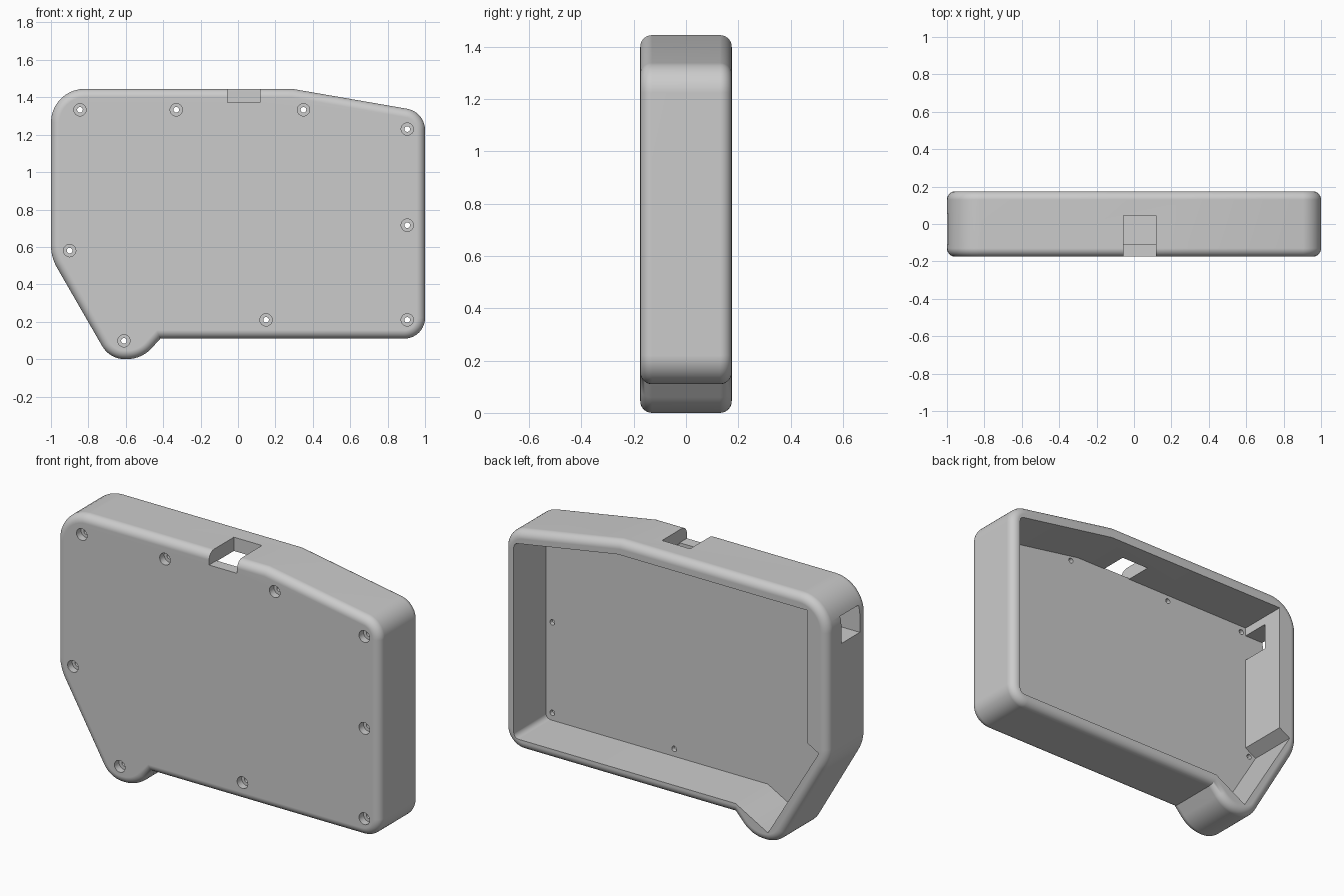
import bpy, bmesh, math
from mathutils import Vector

cube = bpy.data.objects.get("Cube")
if cube:
    bpy.data.objects.remove(cube, do_unlink=True)

FRONT, BACK, FLOOR = -0.175, 0.175, -0.11

grey = bpy.data.materials.new("light grey plastic")
grey.use_nodes = True
COLOUR = (0.6, 0.6, 0.6, 1)
grey.diffuse_color = COLOUR
grey.node_tree.nodes["Principled BSDF"].inputs["Base Color"].default_value = COLOUR


def rounded(corners, steps=10):
    """Closed (x, z) outline from (x, z, radius) corners."""
    pts = []
    for i, (x, z, r) in enumerate(corners):
        p = Vector((x, z))
        if r == 0:
            pts.append(p)
            continue
        a = (Vector(corners[i - 1][:2]) - p).normalized()
        b = (Vector(corners[(i + 1) % len(corners)][:2]) - p).normalized()
        half = a.angle(b) / 2
        turn = math.pi - 2 * half
        centre = p + (a + b).normalized() * (r / math.sin(half))
        start = p + a * (r / math.tan(half)) - centre
        end = p + b * (r / math.tan(half)) - centre
        for k in range(steps + 1):
            t = k / steps
            pts.append(centre + (start * math.sin((1 - t) * turn)
                                 + end * math.sin(t * turn)) / math.sin(turn))
    return pts


def prism(name, outline, y0, y1, fillet=0):
    """Closed solid along y from an outline, optionally with both rims rounded."""
    bm = bmesh.new()
    near = [bm.verts.new((p[0], y0, p[1])) for p in outline]
    far = [bm.verts.new((p[0], y1, p[1])) for p in outline]
    bm.faces.new(near)
    bm.faces.new(far[::-1])
    for i in range(len(near)):
        bm.faces.new((near[i - 1], far[i - 1], far[i], near[i]))
    bmesh.ops.recalc_face_normals(bm, faces=bm.faces)
    if fillet:
        rims = [e for e in bm.edges if abs(e.verts[0].co.y - e.verts[1].co.y) < 1e-5]
        bmesh.ops.bevel(bm, geom=rims, offset=fillet, segments=7, profile=0.5,
                        affect='EDGES', clamp_overlap=False)
    mesh = bpy.data.meshes.new(name)
    bm.to_mesh(mesh)
    bm.free()
    obj = bpy.data.objects.new(name, mesh)
    bpy.context.collection.objects.link(obj)
    mesh.materials.append(grey)
    return obj


def rectangle(x0, x1, z0, z1):
    return [(x0, z0), (x1, z0), (x1, z1), (x0, z1)]


def circle(x, z, r, sides=24):
    return [(x + r * math.cos(math.tau * k / sides), z + r * math.sin(math.tau * k / sides))
            for k in range(sides)]


# Outer body with a rounded foot at the lower corner
body = prism("case_shell", rounded([
    (-1, 1.445, 0.18), (0.29, 1.445, 0), (1, 1.322, 0.115), (1, 0.11, 0.11),
    (-0.415, 0.11, 0), (-0.515, 0, 0.18), (-0.686, 0, 0.14), (-1, 0.545, 0.24),
]), FRONT, BACK, 0.045)

# Cavity open at the back
cutters = [prism("cavity_cutter", rounded([
    (-0.875, 1.368, 0), (0.3, 1.368, 0), (0.945, 1.258, 0.03), (0.945, 0.168, 0.03),
    (-0.43, 0.168, 0), (-0.63, 0.057, 0), (-0.945, 0.585, 0), (-0.875, 0.625, 0),
], 5), FLOOR, BACK + 0.1)]

# Openings in the top wall and the side wall
cutters.append(prism("top_notch_cutter", rectangle(-0.057, 0.117, 1.373, 1.6),
                     FRONT - 0.1, 0.045))
cutters.append(prism("top_slot_cutter", rectangle(-0.057, 0.117, 1.3, 1.6), FLOOR, 0.045))
cutters.append(prism("side_port_cutter", rectangle(-1.1, -0.8, 1.17, 1.32), FLOOR, 0.053))

# Counterbored screw holes
for x, z in [(-0.845, 1.333), (-0.33, 1.333), (0.35, 1.333), (0.905, 1.23), (0.905, 0.716),
             (0.905, 0.21), (0.15, 0.21), (-0.61, 0.098), (-0.9, 0.58)]:
    cutters.append(prism("screw_hole_cutter", circle(x, z, 0.015), FRONT - 0.1, FLOOR + 0.05))
    cutters.append(prism("screw_head_cutter", circle(x, z, 0.033), FRONT - 0.1, FRONT + 0.04))

bpy.ops.object.select_all(action='DESELECT')
bpy.context.view_layer.objects.active = body
body.select_set(True)
for cutter in cutters:
    mod = body.modifiers.new("cut", 'BOOLEAN')
    mod.operation, mod.solver, mod.object = 'DIFFERENCE', 'EXACT', cutter
    bpy.ops.object.modifier_apply(modifier=mod.name)
    bpy.data.objects.remove(cutter, do_unlink=True)

bpy.ops.object.shade_smooth_by_angle(angle=math.radians(30))
weighted = body.modifiers.new("flat_face_normals", 'WEIGHTED_NORMAL')
weighted.keep_sharp = True
